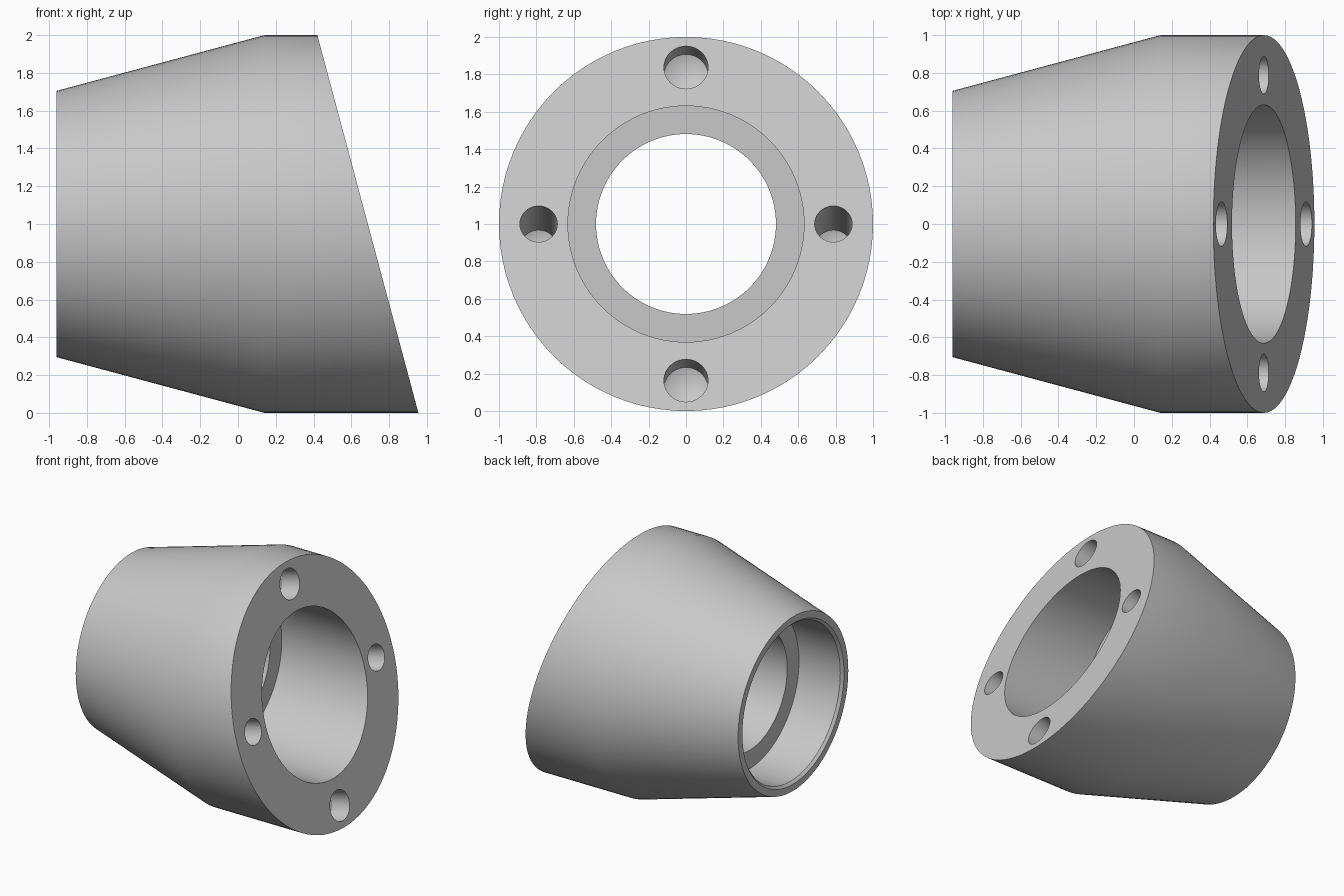
import bpy, bmesh, math
from mathutils import Vector, Matrix

if "Cube" in bpy.data.objects:
    bpy.data.objects.remove(bpy.data.objects["Cube"])

SLOPE = 0.2675          # slanted face: x = 0.955 - SLOPE * z
FACE_X = 0.955

grey = bpy.data.materials.new("plain_grey")
grey.diffuse_color = (0.58, 0.58, 0.58, 1)
grey.use_nodes = True
grey.node_tree.nodes["Principled BSDF"].inputs["Base Color"].default_value = grey.diffuse_color


def revolve(name, profile, segments, capped=False):
    """Turn (x, radius) points about the x axis; closed loop, or a solid with pole points."""
    bm = bmesh.new()
    rings = []
    for x, r in profile:
        if r == 0:
            rings.append([bm.verts.new((x, 0, 0))] * segments)
        else:
            rings.append([bm.verts.new((x, r * math.sin(a), r * math.cos(a)))
                          for a in (2 * math.pi * i / segments for i in range(segments))])
    pairs = list(zip(rings, rings[1:]))
    if not capped:
        pairs.append((rings[-1], rings[0]))
    for a, b in pairs:
        for i in range(segments):
            j = (i + 1) % segments
            corners = list(dict.fromkeys((a[i], a[j], b[j], b[i])))
            bm.faces.new(corners)
    bmesh.ops.recalc_face_normals(bm, faces=bm.faces)
    mesh = bpy.data.meshes.new(name)
    bm.to_mesh(mesh)
    bm.free()
    mesh.materials.append(grey)
    obj = bpy.data.objects.new(name, mesh)
    bpy.context.collection.objects.link(obj)
    return obj


# Tapered sleeve: outer skin, slanted face, front bore, inner lip, rear recess with chamfer
END = 2.0
sleeve = revolve("tapered_sleeve", [
    (-0.96, 0.705), (0.14, 1.0), (END, 1.0), (END, 0.631),
    (-0.05, 0.631), (-0.05, 0.481), (-0.57, 0.481), (-0.57, 0.631),
    (-0.94, 0.631), (-0.96, 0.65)], 96)
for v in sleeve.data.vertices:
    v.co.z += 1
    if v.co.x > 1.5:                      # slide the end rings onto the slanted plane
        v.co.x = FACE_X - SLOPE * v.co.z

# Blind drilled holes, square to the slanted face: (y, z, radius, depth)
normal = Vector((1, 0, SLOPE)).normalized()
turn = Vector((1, 0, 0)).rotation_difference(normal).to_matrix().to_4x4()
holes = [(0, 1.837, 0.118, 0.17), (0, 0.163, 0.118, 0.17),
         (0.788, 1, 0.1, 0.5), (-0.788, 1, 0.1, 0.5)]
cutters = []
for y, z, r, depth in holes:
    cutter = revolve("hole_cutter", [(0.1, 0), (0.1, r), (-depth, r),
                                     (-depth - 0.58 * r, 0)], 40, capped=True)
    cutter.data.transform(Matrix.Translation((FACE_X - SLOPE * z, y, z)) @ turn)
    cutter.hide_render = True
    cutters.append(cutter)
    mod = sleeve.modifiers.new("drill", 'BOOLEAN')
    mod.operation = 'DIFFERENCE'
    mod.solver = 'EXACT'
    mod.object = cutter

# Apply the drilling and remove the cutters
bpy.context.view_layer.update()
graph = bpy.context.evaluated_depsgraph_get()
drilled = bpy.data.meshes.new_from_object(sleeve.evaluated_get(graph))
sleeve.modifiers.clear()
sleeve.data = drilled
for cutter in cutters:
    bpy.data.objects.remove(cutter, do_unlink=True)

# Smooth round walls, sharp rims
bpy.context.view_layer.objects.active = sleeve
sleeve.select_set(True)
bpy.ops.object.shade_smooth_by_angle(angle=math.radians(30))
